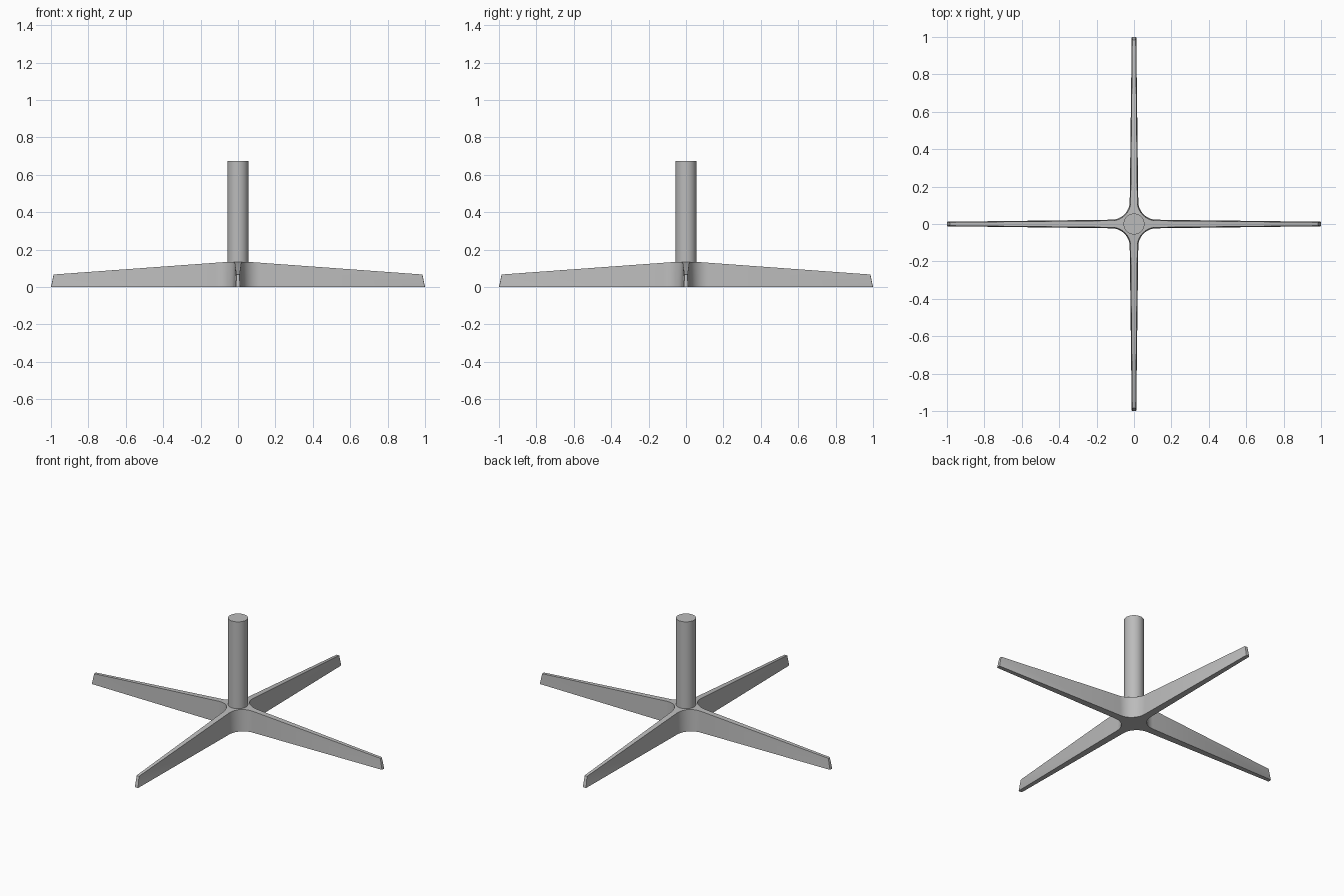
import bpy, bmesh
from math import sin, cos, radians, pi
from mathutils import Matrix

cube = bpy.data.objects.get("Cube")
if cube:
    bpy.data.objects.remove(cube, do_unlink=True)

grey = bpy.data.materials.new("satin grey metal")
grey.use_nodes = True
colour = (0.5, 0.5, 0.5, 1)
grey.diffuse_color = colour
grey.node_tree.nodes["Principled BSDF"].inputs["Base Color"].default_value = colour

FILLET = 0.12      # centre of the round between two legs
HUB_TOP = 0.135
TIP_TOP = 0.067
ARC_STEPS = 10


def finish(bm, name):
    mesh = bpy.data.meshes.new(name)
    bmesh.ops.recalc_face_normals(bm, faces=bm.faces)
    bm.to_mesh(mesh)
    bm.free()
    obj = bpy.data.objects.new(name, mesh)
    bpy.context.collection.objects.link(obj)
    mesh.materials.append(grey)
    bpy.ops.object.select_all(action="DESELECT")
    obj.select_set(True)
    bpy.context.view_layer.objects.active = obj
    bpy.ops.object.shade_smooth_by_angle(angle=radians(30))
    return obj


def edge_line(half_width, tip_x, tip_half):
    """Plan of one leg side: fillet from the diagonal, then a straight taper."""
    radius = FILLET - half_width
    arc = [radians(225 + 45 * i / ARC_STEPS) for i in range(ARC_STEPS + 1)]
    line = [(FILLET + radius * cos(a), FILLET + radius * sin(a)) for a in arc]
    return line + [(tip_x, tip_half)]


# Four-legged foot: drafted sides, sloping tops, flat underside
bm = bmesh.new()
low = edge_line(0.023, 1.0, 0.012)
high = edge_line(0.018, 0.986, 0.009)
start = high[0][0]
slope = (HUB_TOP - TIP_TOP) / (high[-1][0] - start)
hub = {"low": [], "high": []}
tip_edges = []
for quarter in range(4):
    turn = Matrix.Rotation(quarter * pi / 2, 3, "Z")
    rings = []
    for (lx, ly), (hx, hy) in zip(low, high):
        z = HUB_TOP - slope * (hx - start)
        ring = [(lx, -ly, 0), (lx, ly, 0), (hx, hy, z), (hx, -hy, z)]
        rings.append([bm.verts.new(p) for p in ring])
    for ring in rings:
        for v in ring:
            v.co = turn @ v.co
    for a, b in zip(rings, rings[1:]):
        for i in range(4):
            j = (i + 1) % 4
            bm.faces.new((a[i], a[j], b[j], b[i]))
    tip = bm.faces.new(rings[-1])
    tip_edges += [e for e in tip.edges if max(v.co.z for v in e.verts) > 0.01]
    hub["low"].append(rings[0][1])
    hub["high"].append(rings[0][2])
for corners in hub.values():
    bm.faces.new(corners)
bmesh.ops.bevel(bm, geom=tip_edges, offset=0.004, segments=2, profile=0.5,
                affect="EDGES")
bmesh.ops.remove_doubles(bm, verts=bm.verts, dist=0.0002)
finish(bm, "four_leg_foot")

# Upright column
bm = bmesh.new()
bottom, top = HUB_TOP - 0.005, 0.675
bmesh.ops.create_cone(bm, cap_ends=True, segments=48, radius1=0.056, radius2=0.056,
                      depth=top - bottom,
                      matrix=Matrix.Translation((0, 0, (bottom + top) / 2)))
finish(bm, "column")
